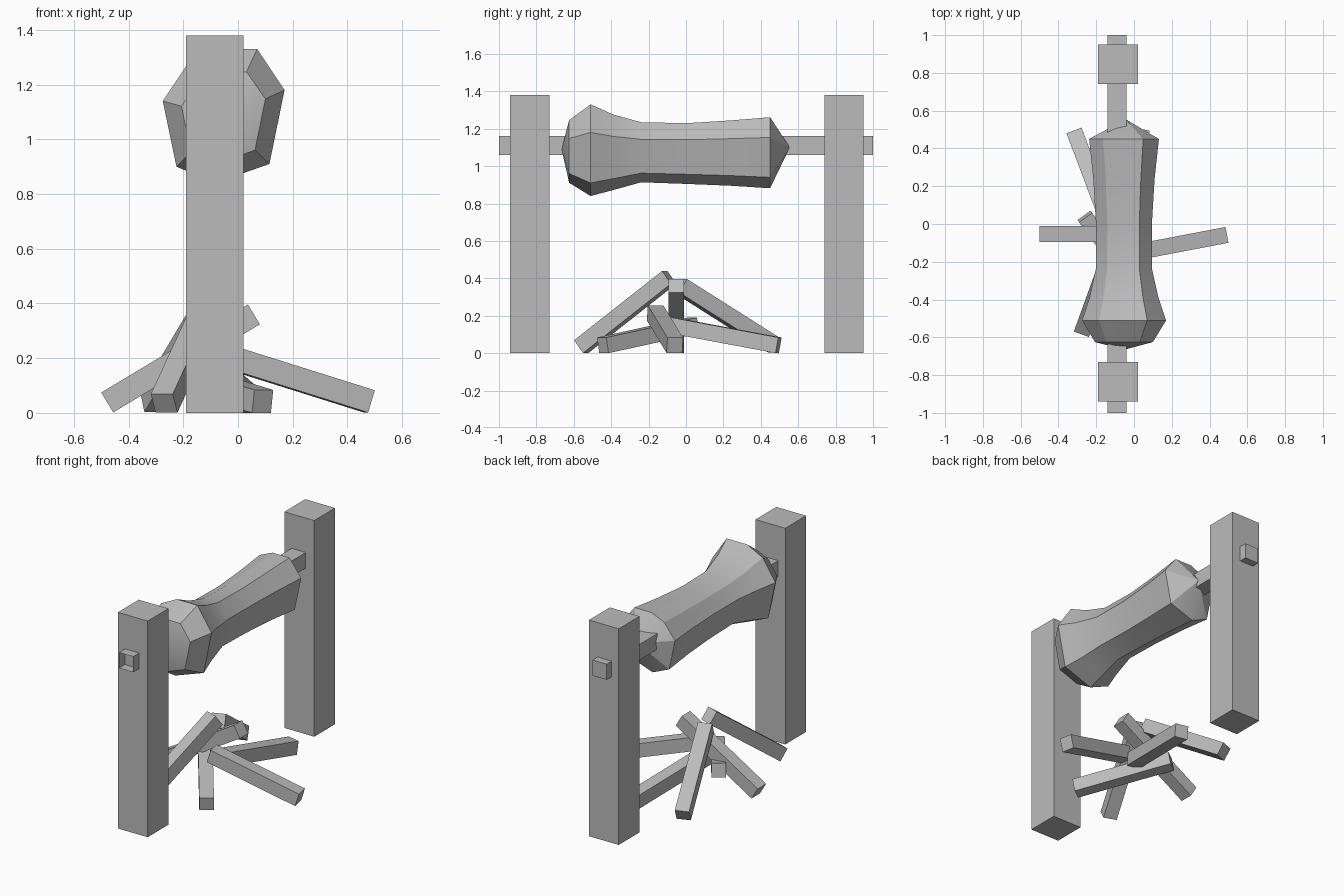
import bpy, bmesh
from mathutils import Vector

if "Cube" in bpy.data.objects:
    bpy.data.objects.remove(bpy.data.objects["Cube"], do_unlink=True)

grey = bpy.data.materials.new("plain_grey")
grey.use_nodes = True
COLOUR = (0.5, 0.5, 0.5, 1)
grey.diffuse_color = COLOUR
grey.node_tree.nodes["Principled BSDF"].inputs["Base Color"].default_value = COLOUR


def finish(name, bm):
    mesh = bpy.data.meshes.new(name)
    bm.to_mesh(mesh)
    bm.free()
    mesh.materials.append(grey)
    obj = bpy.data.objects.new(name, mesh)
    bpy.context.collection.objects.link(obj)
    return obj


def beam(name, start, end, thick, open_front=False):
    """Square beam between two points, optionally open at its start."""
    start, end = Vector(start), Vector(end)
    axis = end - start
    bm = bmesh.new()
    bmesh.ops.create_cube(bm, size=1)
    if open_front:
        bm.faces.ensure_lookup_table()
        bm.faces.remove(min(bm.faces, key=lambda f: f.calc_center_median().y))
    bmesh.ops.scale(bm, vec=(thick, axis.length, thick), verts=bm.verts)
    obj = finish(name, bm)
    obj.location = (start + end) / 2
    obj.rotation_euler = axis.to_track_quat('Y', 'Z').to_euler()
    return obj


# Posts and spit
MID_X = -0.085
for name, y in (("front_post", -0.835), ("back_post", 0.845)):
    bm = bmesh.new()
    bmesh.ops.create_cube(bm, size=1)
    bmesh.ops.scale(bm, vec=(0.21, 0.21, 1.38), verts=bm.verts)
    bmesh.ops.translate(bm, vec=(MID_X, y, 0.69), verts=bm.verts)
    finish(name, bm)
beam("spit", (-0.09, -1, 1.11), (-0.09, 1, 1.11), 0.1, open_front=True)

# Roast: uneven octagon swept along the spit, closed by shallow cones
PROFILE = [(-.22, .055), (-.13, .19), (-.02, .245), (.125, .245),
           (.225, .095), (.17, -.175), (-.03, -.245), (-.17, -.185)]
# position, width, upper height, lower height
RINGS = [(-.625, .69, .66, .71), (-.51, 1, 1, 1), (-.39, .82, .78, .87),
         (-.24, .67, .61, .70), (0, .665, .59, .735),
         (.24, .73, .65, .775), (.45, .83, .72, .83)]
bm = bmesh.new()
loops = [[bm.verts.new((-.055 + px * w, y, 1.085 + pz * (up if pz > 0 else low)))
          for px, pz in PROFILE] for y, w, up, low in RINGS]
n = len(PROFILE)
for a, b in zip(loops, loops[1:]):
    for i in range(n):
        j = (i + 1) % n
        bm.faces.new((a[i], a[j], b[j], b[i]))
for loop, tip in ((loops[0], (-.05, -.665, 1.09)), (loops[-1], (-.045, .555, 1.1))):
    point = bm.verts.new(tip)
    for i in range(n):
        bm.faces.new((loop[i], loop[(i + 1) % n], point))
bmesh.ops.recalc_face_normals(bm, faces=bm.faces)
roast = finish("roast", bm)
bpy.ops.object.select_all(action='DESELECT')
roast.select_set(True)
bpy.context.view_layer.objects.active = roast
bpy.ops.object.shade_smooth_by_angle(angle=0.4)

# Firewood: ground end, raised end
LOGS = {
    "left_log": ((.48, -.06, .042), (-.07, -.165, .215)),
    "right_log": ((-.478, -.052, .038), (.058, -.052, .36)),
    "front_right_log": ((-.27, -.56, .035), (-.1, -.09, .405)),
    "back_right_log": ((-.31, .475, .04), (-.12, -.03, .36)),
    "front_left_log": ((.09, -.445, .042), (-.26, .04, .148)),
    "back_left_log": ((.04, .495, .042), (-.09, -.11, .155)),
}
for name, (low, high) in LOGS.items():
    beam(name, low, high, 0.085)
